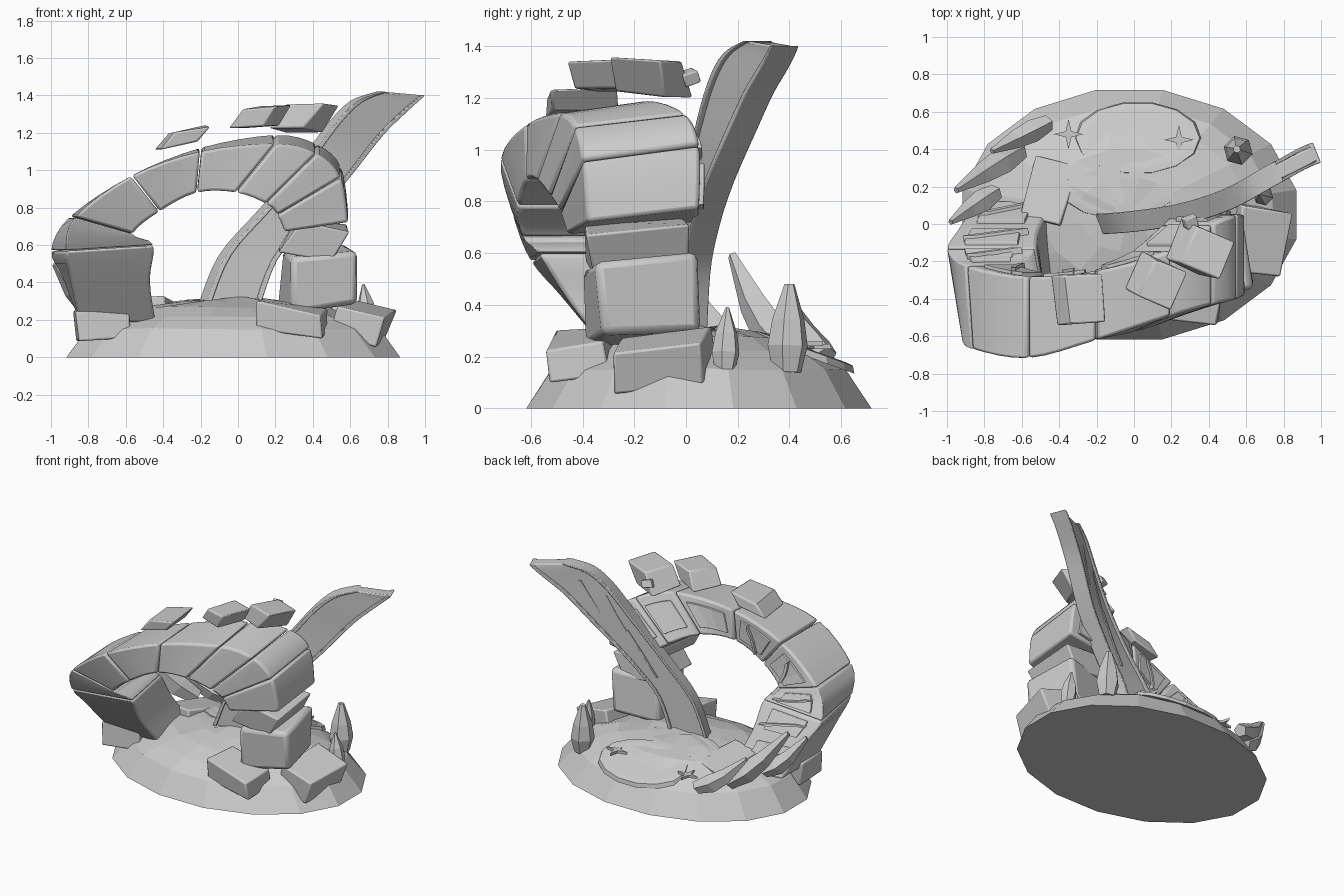
import bpy, bmesh, math, random
from mathutils import Vector, Euler

random.seed(4)
if "Cube" in bpy.data.objects:
    bpy.data.objects.remove(bpy.data.objects["Cube"])

stone = bpy.data.materials.new("stone_grey")
stone.use_nodes = True
stone.diffuse_color = (0.6, 0.6, 0.6, 1)
stone.node_tree.nodes["Principled BSDF"].inputs["Base Color"].default_value = (0.6, 0.6, 0.6, 1)


def finish(name, bm, bevel=0.0, smooth=False):
    bmesh.ops.recalc_face_normals(bm, faces=bm.faces)
    mesh = bpy.data.meshes.new(name)
    bm.to_mesh(mesh)
    bm.free()
    mesh.materials.append(stone)
    ob = bpy.data.objects.new(name, mesh)
    bpy.context.collection.objects.link(ob)
    if bevel:
        mod = ob.modifiers.new("Bevel", 'BEVEL')
        mod.width, mod.segments, mod.limit_method = bevel, 2, 'ANGLE'
        mod.angle_limit = math.radians(40)
    if smooth:
        bpy.ops.object.select_all(action='DESELECT')
        ob.select_set(True)
        bpy.context.view_layer.objects.active = ob
        bpy.ops.object.shade_smooth_by_angle(angle=math.radians(30))
    return ob


def loft(name, rings, bevel=0.0, smooth=False):
    """Skin closed rings of points and cap both ends."""
    bm = bmesh.new()
    rows = [[bm.verts.new(p) for p in ring] for ring in rings]
    n = len(rows[0])
    for a, b in zip(rows, rows[1:]):
        for i in range(n):
            j = (i + 1) % n
            bm.faces.new((a[i], a[j], b[j], b[i]))
    bm.faces.new(rows[0])
    bm.faces.new(rows[-1])
    return finish(name, bm, bevel, smooth)


def spline(keys, t):
    """Catmull-Rom through tuples of numbers."""
    i = min(int(t), len(keys) - 2)
    u = t - i
    p0, p1, p2, p3 = (keys[max(0, min(len(keys) - 1, i + k))] for k in (-1, 0, 1, 2))
    return [0.5 * (2 * b + (c - a) * u + (2 * a - 5 * b + 4 * c - d) * u * u
                   + (3 * b - a - 3 * c + d) * u ** 3) for a, b, c, d in zip(p0, p1, p2, p3)]


def rock(name, loc, size, rot, shear=0.0, jitter=0.012, bevel=0.01):
    bm = bmesh.new()
    bmesh.ops.create_cube(bm, size=1)
    turn = Euler([math.radians(a) for a in rot]).to_matrix()
    for v in bm.verts:
        c = Vector((v.co.x * size[0] + shear * v.co.z, v.co.y * size[1], v.co.z * size[2]))
        c += Vector([random.uniform(-jitter, jitter) for _ in range(3)])
        v.co = turn @ c + Vector(loc)
    return finish(name, bm, bevel, True)


# Mound: faceted rings with a low, uneven crown
rings = []
for r, z in ((1, 0), (0.86, 0.155), (0.7, 0.215), (0.52, 0.27), (0.3, 0.3), (0.1, 0.315)):
    ring = []
    for k in range(16):
        a = math.tau * (k + 0.5) / 16
        w = 0 if z == 0 else random.uniform(-0.01, 0.01)
        ring.append((-0.025 + 0.91 * (r + w) * math.cos(a), 0.05 + 0.68 * (r + w) * math.sin(a), z + w))
    rings.append(ring)
loft("mound", rings)

# Shallow pool plates on the back of the mound
for name, x, y, z, rx, ry, tilt in (("rear_pool", 0.02, 0.46, 0.223, 0.33, 0.19, -0.36),
                                    ("centre_pool", -0.08, 0.18, 0.285, 0.3, 0.15, -0.1)):
    pool = [[(x + s * rx * math.cos(k * math.tau / 14), y + s * ry * math.sin(k * math.tau / 14),
              z + h + tilt * s * ry * math.sin(k * math.tau / 14)) for k in range(14)]
            for s, h in ((1.03, -0.02), (1, 0.008), (0.85, 0.012))]
    loft(name, pool)

# Arch seams: outer x, z, inner x, z, outer front y, inner front y, back y, front twist in x, back lift
seams = [(-0.85, 0.2, -0.44, 0.18, -0.29, -0.27, 0.12, 0.0, 0.0),
         (-0.94, 0.43, -0.51, 0.41, -0.48, -0.45, -0.02, 0.04, 0.0),
         (-1.0, 0.57, -0.53, 0.6, -0.6, -0.57, -0.13, 0.08, 0.0),
         (-0.9, 0.75, -0.59, 0.66, -0.67, -0.63, -0.22, 0.03, 0.0),
         (-0.57, 0.97, -0.42, 0.78, -0.72, -0.65, -0.28, 0.0, 0.0),
         (-0.2, 1.1, -0.22, 0.88, -0.62, -0.62, -0.25, 0.0, 0.02),
         (0.2, 1.14, -0.01, 0.88, -0.49, -0.58, -0.14, 0.0, 0.05),
         (0.42, 1.09, 0.15, 0.82, -0.43, -0.53, 0.0, 0.0, 0.05),
         (0.55, 0.96, 0.21, 0.76, -0.4, -0.49, 0.05, 0.0, 0.06),
         (0.59, 0.72, 0.25, 0.67, -0.38, -0.46, 0.05, 0.0, 0.05)]


def section(t):
    ox, oz, ix, iz, f, g, b, w, h = spline(seams, t)
    return [Vector(p) for p in ((ox + w, f, oz), (ix + w, g, iz), (ix, b, iz + h), (ox, b, oz + h))]


def back_strip(t, lo, hi, lift):
    """Ring for a plate standing on the rear face between two heights."""
    c = section(t)
    p, q = c[2].lerp(c[3], lo), c[2].lerp(c[3], hi)
    n = (c[2] - c[1]).normalized()
    return [p - n * 0.02, q - n * 0.02, q + n * lift, p + n * lift]


starts = [0] + list(range(2, len(seams)))
for i, j in zip(starts, starts[1:]):
    count = 4 * (j - i)
    steps = [i + 0.012 + (j - i - 0.024) * k / count for k in range(count + 1)]
    loft(f"arch_block_{j}", [section(t) for t in steps], 0.015, True)
for i in range(len(seams) - 1):
    inset = [i + 0.17 + 0.66 * k / 3 for k in range(4)]
    loft(f"arch_panel_{i + 1}", [back_strip(t, 0.2, 0.8, 0.018) for t in inset], 0.004)
    if i < 5:
        ribs = [i + 0.3 + 0.12 * k for k in range(4)]
        loft(f"arch_crack_{i + 1}",
             [back_strip(t, 0.1 + 0.2 * k, 0.22 + 0.2 * k, 0.035) for k, t in enumerate(ribs)])

# Broken right leg and fallen stones
rock("leg_wedge", (0.41, -0.19, 0.63), (0.28, 0.38, 0.18), (5, 8, 3), 0.08)
rock("leg_boulder", (0.43, -0.17, 0.425), (0.35, 0.39, 0.3), (5, -4, 10), 0.02, 0.015, 0.03)
for name, loc, size, rot, shear in (
        ("fallen_front", (0.29, -0.4, 0.205), (0.34, 0.23, 0.14), (6, 10, -8), -0.03),
        ("fallen_right", (0.66, -0.09, 0.175), (0.27, 0.35, 0.17), (6, 13, -8), 0.02),
        ("fallen_left", (-0.73, -0.2, 0.175), (0.27, 0.25, 0.18), (0, -4, 6), 0.0),
        ("fallen_inner", (-0.45, 0.17, 0.225), (0.23, 0.32, 0.14), (-8, -6, -14), 0.0)):
    rock(name, loc, size, rot, shear)

# Slabs floating over the arch
for name, loc, size, rot in (("floating_left", (-0.29, -0.4, 1.175), (0.21, 0.26, 0.07), (1, -10, 4)),
                             ("floating_middle", (0.12, -0.31, 1.285), (0.2, 0.22, 0.1), (3, -6, -24)),
                             ("floating_right", (0.35, -0.14, 1.28), (0.22, 0.22, 0.14), (-4, 2, -24))):
    rock(name, loc, size, rot, 0.09, 0.01, 0.01)
rock("floating_chip", (0.3, 0.01, 1.28), (0.07, 0.06, 0.05), (20, 10, 20), 0.01, 0.005, 0.006)

# Tall curved blade: left x, z, right x, z from foot to tip
spine = [(-0.19, 0.29, 0.1, 0.28), (-0.08, 0.55, 0.19, 0.52), (0.14, 0.8, 0.34, 0.7),
         (0.35, 1.05, 0.56, 0.94), (0.5, 1.25, 0.75, 1.18), (0.62, 1.37, 0.87, 1.3),
         (0.76, 1.42, 0.98, 1.4)]
plan = [-0.02, 0.0, 0.04, 0.12, 0.25, 0.365]


def blade_ring(t, lo, hi, half, shift=0.0):
    lx, lz, rx, rz = spline(spine, t)
    ring = []
    for u, side in ((lo, -1), (hi, -1), (hi, 1), (lo, 1)):
        x = lx + (rx - lx) * u
        y = spline([(p,) for p in plan], max(0, min(5, (x + 0.19) / 0.236)))[0]
        ring.append((x - 0.4 * side * half, y + 0.02 + side * half + shift, lz + (rz - lz) * u))
    return ring


full = [6 * k / 24 for k in range(25)]
loft("blade", [blade_ring(t, 0, 1, 0.038) for t in full], 0.008, True)
for name, lo, hi in (("blade_left_rim", 0, 0.09), ("blade_right_rim", 0.91, 1)):
    loft(name, [blade_ring(t, lo, hi, 0.054) for t in full], 0.004, True)
for k, (start, lo) in enumerate(((1.6, 0.55), (2.6, 0.4), (3.4, 0.6))):
    loft(f"blade_vein_{k + 1}",
         [blade_ring(start + 0.3 * j, lo - 0.06 * j, lo + 0.05 - 0.06 * j, 0.012, 0.04) for j in range(5)])


# Crystals: spikes swelling between foot and tip
def crystal(name, foot, tip, radius, bend=0.0, sides=6, tip_size=0.12):
    foot, tip = Vector(foot), Vector(tip)
    axis = (tip - foot).normalized()
    u = axis.orthogonal().normalized()
    w = axis.cross(u)
    rows = []
    for s, r in ((0, 0.7), (0.3, 1), (0.6, 0.8), (1, tip_size)):
        c = foot.lerp(tip, s) - Vector((0, 0, bend * math.sin(math.pi * s)))
        rows.append([c + radius * r * (u * math.cos(k * math.tau / sides) + w * math.sin(k * math.tau / sides))
                     for k in range(sides)])
    return loft(name, rows)


crystal("crystal_right_small", (0.7, 0.15, 0.14), (0.67, 0.16, 0.39), 0.055)
crystal("crystal_right_large", (0.56, 0.39, 0.14), (0.55, 0.4, 0.48), 0.08, tip_size=0.25)
for name, foot, tip, radius in (("prong_rear", (-0.46, 0.54, 0.2), (-0.76, 0.39, 0.43), 0.065),
                                ("prong_middle", (-0.61, 0.39, 0.22), (-0.95, 0.18, 0.59), 0.075),
                                ("prong_front", (-0.74, 0.17, 0.25), (-0.98, 0.01, 0.5), 0.065)):
    crystal(name, foot, tip, radius, 0.04, 5, 0.25)

# Four-pointed stars resting on the rear slope
for name, x, y, z in (("star_left", -0.35, 0.48, 0.23), ("star_right", 0.24, 0.45, 0.24)):
    loft(name, [[(x + r * math.sin(k * math.tau / 8), y + r * math.cos(k * math.tau / 8), z + h)
                 for k in range(8) for r in ((0.08 if k % 2 == 0 else 0.022),)] for h in (0, 0.018)])
